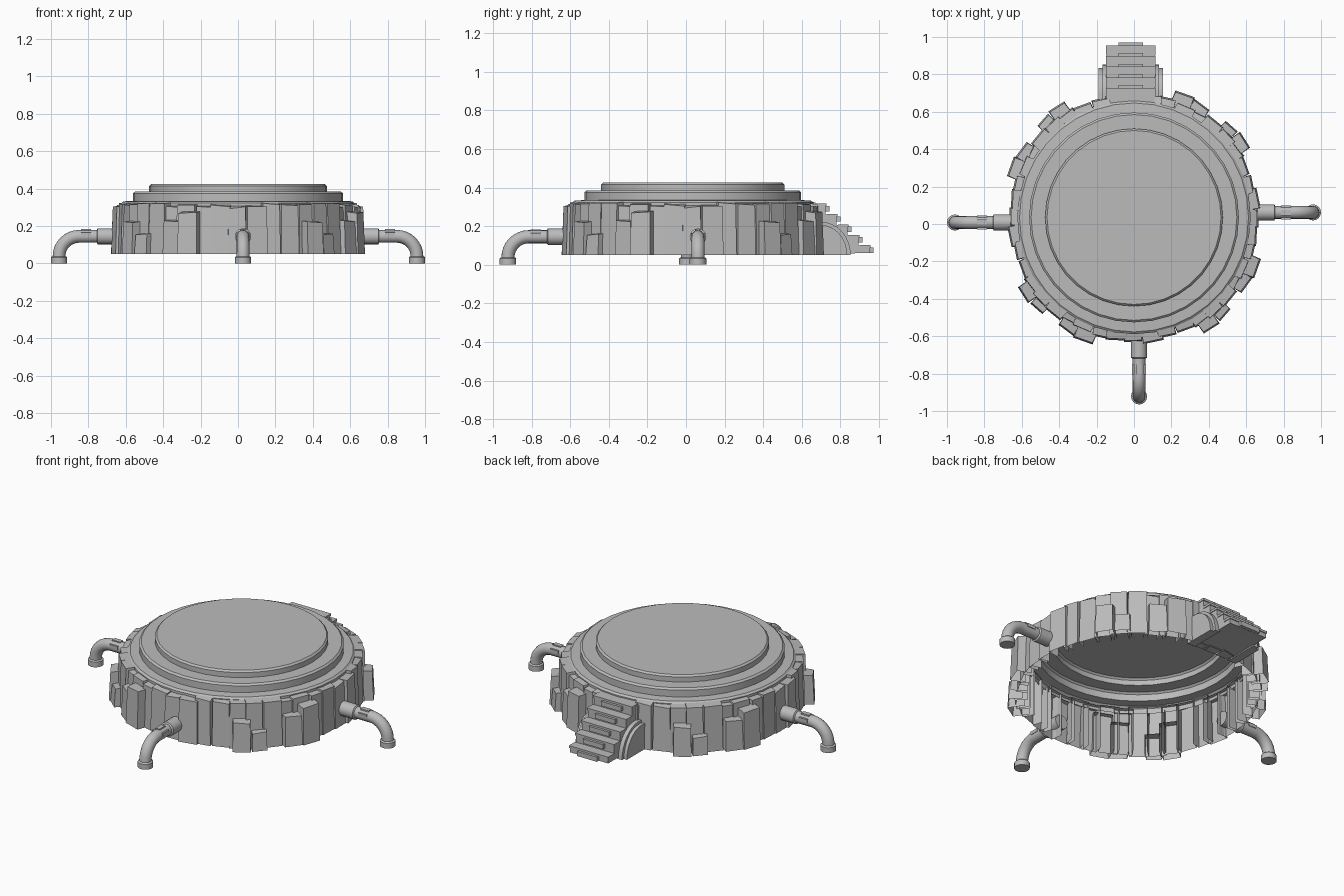
import bpy, bmesh, math, random
from mathutils import Vector

cube = bpy.data.objects.get("Cube")
if cube:
    bpy.data.objects.remove(cube)

random.seed(4)
CENTRE = Vector((0, 0.035, 0))

stone = bpy.data.materials.new("stone_grey")
stone.use_nodes = True
stone.diffuse_color = (0.5, 0.5, 0.5, 1)
stone.node_tree.nodes["Principled BSDF"].inputs["Base Color"].default_value = (0.5, 0.5, 0.5, 1)


def finish(bm, name, smooth=False):
    mesh = bpy.data.meshes.new(name)
    bm.to_mesh(mesh)
    bm.free()
    obj = bpy.data.objects.new(name, mesh)
    bpy.context.collection.objects.link(obj)
    mesh.materials.append(stone)
    if smooth:
        bpy.ops.object.select_all(action='DESELECT')
        obj.select_set(True)
        bpy.context.view_layer.objects.active = obj
        bpy.ops.object.shade_smooth_by_angle(angle=math.radians(35))
    return obj


def polar(angle, r, t, z):
    """Radial, sideways and height coordinates around the platform centre."""
    c, s = math.cos(angle), math.sin(angle)
    return CENTRE + Vector((c * r - s * t, s * r + c * t, z))


def box(bm, x0, x1, y0, y1, z0, z1):
    verts = bmesh.ops.create_cube(bm, size=1)["verts"]
    for v in verts:
        v.co = Vector((x1 if v.co.x > 0 else x0,
                       y1 if v.co.y > 0 else y0,
                       z1 if v.co.z > 0 else z0))
    return verts


def rock(bm, degrees, width, r_in, r_out, top, slant=0.0, twist=0.0):
    """Rock slab, open at the bottom and at the inner side."""
    verts = box(bm, r_in, r_out, -width / 2, width / 2, 0.05, top)
    faces = {f for v in verts for f in v.link_faces}
    hidden = [f for f in faces if f.normal.z < -0.5 or f.normal.x < -0.5]
    bm.normal_update()
    hidden = [f for f in faces if f.normal.z < -0.5 or f.normal.x < -0.5]
    bmesh.ops.delete(bm, geom=hidden, context='FACES')
    for v in [v for v in verts if v.is_valid]:
        r, t, z = v.co
        if z > 0.06 and r > r_in + 0.001:
            r -= 0.008
            z -= 0.006 + abs(slant) * (1 if t * slant > 0 else 0)
            t *= 0.93
        if r > r_in + 0.001:
            r += twist * t
        v.co = polar(math.radians(degrees), r, t, z)


# Stepped round top, an open shell
profile = [(0, 0.425), (0.465, 0.425), (0.475, 0.415), (0.475, 0.385),
           (0.55, 0.385), (0.561, 0.375), (0.561, 0.335),
           (0.612, 0.332), (0.624, 0.322), (0.624, 0.29)]
bm = bmesh.new()
pts = [bm.verts.new(polar(0, r, 0, z)) for r, z in profile]
edges = [bm.edges.new(pair) for pair in zip(pts, pts[1:])]
bmesh.ops.spin(bm, geom=pts + edges, cent=CENTRE, axis=(0, 0, 1),
               angle=math.tau, steps=36, use_merge=False)
bmesh.ops.remove_doubles(bm, verts=bm.verts, dist=0.0005)
bmesh.ops.recalc_face_normals(bm, faces=bm.faces)
if sum(f.normal.z * f.calc_area() for f in bm.faces) < 0:
    bmesh.ops.reverse_faces(bm, faces=bm.faces)
finish(bm, "stepped_top", True)

# Rock wall: one pattern repeated every quarter turn
COUNT = 11
pattern = []
for i in range(COUNT):
    pattern.append((i * 90 / COUNT + random.uniform(-0.8, 0.8),
                    random.uniform(0.095, 0.118), 0.605,
                    random.uniform(0.655, 0.68),
                    random.uniform(0.305, 0.33),
                    random.uniform(-0.012, 0.012),
                    random.uniform(-0.12, 0.12)))
outcrops = [(35, 0.1, 0.63, 0.725, 0.23, 0.006, 0.05),
            (43, 0.085, 0.63, 0.715, 0.165, -0.006, -0.1),
            (59, 0.1, 0.63, 0.705, 0.235, 0.006, 0.1),
            (67.5, 0.11, 0.63, 0.715, 0.28, -0.006, -0.05)]
bm = bmesh.new()
for quarter in range(4):
    for degrees, *rest in pattern:
        rock(bm, degrees + quarter * 90, *rest)
finish(bm, "rock_wall")
bm = bmesh.new()
for quarter in range(4):
    for degrees, *rest in outcrops:
        rock(bm, degrees + quarter * 90, *rest)
finish(bm, "rock_outcrops")

# Bent pipes: stations are distance, height, tilt and pipe radius
OFFSET = 0.027
stations = [(0.62, 0.145, 0, 0.043), (0.75, 0.145, 0, 0.043), (0.755, 0.145, 0, 0.034)]
for i in range(9):
    tilt = math.pi / 2 * i / 8
    stations.append((0.85 + 0.107 * math.sin(tilt), 0.038 + 0.107 * math.cos(tilt), tilt, 0.034))
down = math.pi / 2
stations += [(0.957, 0.037, down, 0.038), (0.957, 0.032, down, 0.043), (0.957, 0, down, 0.043)]
SIDES = 16
for name, degrees in (("left", 0), ("right", 180), ("front", 270)):
    angle = math.radians(degrees)
    bm = bmesh.new()
    rings = []
    for r, z, tilt, radius in stations:
        ring = []
        for k in range(SIDES):
            a = math.tau * k / SIDES
            up, side = radius * math.cos(a), radius * math.sin(a)
            ring.append(bm.verts.new(polar(angle, r + up * math.sin(tilt),
                                           OFFSET + side, z + up * math.cos(tilt))))
        rings.append(ring)
    for a, b in zip(rings, rings[1:]):
        for k in range(SIDES):
            n = (k + 1) % SIDES
            bm.faces.new((a[k], a[n], b[n], b[k]))
    bm.faces.new(rings[0])
    bm.faces.new(rings[-1])
    bmesh.ops.recalc_face_normals(bm, faces=bm.faces)
    finish(bm, name + "_pipe", True)
    # Small clamp plates on the straight part of the pipe
    bm = bmesh.new()
    for verts in (box(bm, 0.785, 0.84, -0.016, 0.012, 0.165, 0.183),
                  box(bm, 0.785, 0.84, -0.037, 0.037, 0.145, 0.165)):
        for v in verts:
            v.co = polar(angle, v.co.x, v.co.y + OFFSET, v.co.z)
    finish(bm, name + "_pipe_clamp")

# Back stairs with a small nosing on each riser
X0, X1 = -0.145, 0.11
bm = bmesh.new()
nosing = bmesh.new()
outline = [(0.64, 0.055), (0.64, 0.315)]
for i in range(5):
    y, z = 0.722 + i * 0.057, 0.315 - i * 0.054
    outline += [(y, z), (y, z - 0.054 if i < 4 else 0.06)]
    mid = (X0 + X1) / 2
    box(nosing, mid - 0.066, mid + 0.066, y - 0.01, y + 0.02, z - 0.038, z - 0.01)
    # Thin tread lip
    box(nosing, X0 - 0.004, X1 + 0.004, y - 0.05, y + 0.005, z - 0.012, z + 0.002)
# The underside slopes back to the wall
outline += [(0.9, 0.06)]
face = bm.faces.new([bm.verts.new((X0, y, z)) for y, z in outline])
extruded = bmesh.ops.extrude_face_region(bm, geom=[face])["geom"]
bmesh.ops.translate(bm, vec=(X1 - X0, 0, 0),
                    verts=[g for g in extruded if isinstance(g, bmesh.types.BMVert)])
bmesh.ops.recalc_face_normals(bm, faces=bm.faces)
finish(bm, "stairs")
finish(nosing, "stair_nosings")


# Quarter-round cheeks on both sides of the stairs
def cheek(bm, x0, x1, ry, rz):
    pts = [(0.64, 0.05)]
    pts += [(0.7 + ry * math.cos(a), 0.05 + rz * math.sin(a))
            for a in (math.pi / 2 * k / 8 for k in range(9))]
    pts.append((0.64, 0.05 + rz))
    face = bm.faces.new([bm.verts.new((x0, y, z)) for y, z in pts])
    geom = bmesh.ops.extrude_face_region(bm, geom=[face])["geom"]
    bmesh.ops.translate(bm, vec=(x1 - x0, 0, 0),
                        verts=[g for g in geom if isinstance(g, bmesh.types.BMVert)])


bm = bmesh.new()
middle = (X0 + X1) / 2
for side in (-1, 1):
    cheek(bm, middle + side * 0.12, middle + side * 0.152, 0.153, 0.172)
    cheek(bm, middle + side * 0.12, middle + side * 0.172, 0.135, 0.155)
bmesh.ops.recalc_face_normals(bm, faces=bm.faces)
finish(bm, "stair_cheeks", True)
